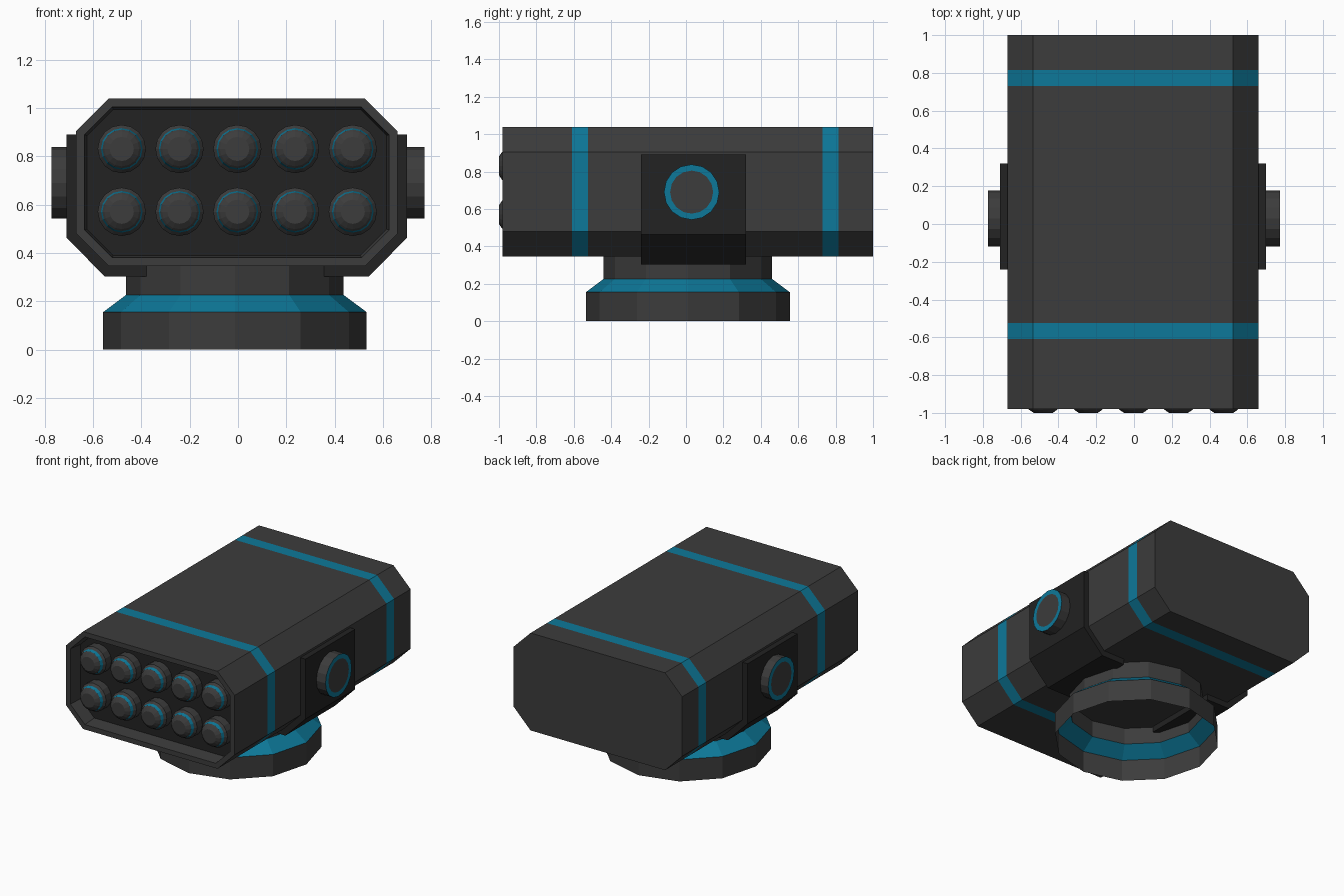
import bpy, bmesh
from math import sin, cos, tau

if "Cube" in bpy.data.objects:
    bpy.data.objects.remove(bpy.data.objects["Cube"])


def material(name, rgb):
    m = bpy.data.materials.new(name)
    m.use_nodes = True
    m.diffuse_color = (*rgb, 1)
    bsdf = next(n for n in m.node_tree.nodes if n.type == "BSDF_PRINCIPLED")
    bsdf.inputs["Base Color"].default_value = (*rgb, 1)
    return m


GREY, BLUE, DARK = 0, 1, 2
MATS = [material("dark_grey", (0.045, 0.045, 0.045)),
        material("teal_blue", (0.004, 0.19, 0.32)),
        material("near_black", (0.016, 0.016, 0.016))]


def loft(name, rings, bands, start=None, end=None):
    """Join rings of points; bands gives a colour per strip, start/end cap colours."""
    bm = bmesh.new()
    loops = [[bm.verts.new(p) for p in ring] for ring in rings]
    n = len(loops[0])
    for a, b, mat in zip(loops, loops[1:], bands):
        for i in range(n):
            j = (i + 1) % n
            bm.faces.new((a[i], a[j], b[j], b[i])).material_index = mat
    for loop, mat in ((loops[0], start), (loops[-1], end)):
        if mat is not None:
            bm.faces.new(loop).material_index = mat
    bmesh.ops.recalc_face_normals(bm, faces=bm.faces)
    me = bpy.data.meshes.new(name)
    bm.to_mesh(me)
    bm.free()
    for m in MATS:
        me.materials.append(m)
    ob = bpy.data.objects.new(name, me)
    bpy.context.collection.objects.link(ob)
    return ob


def circle(axis, centre, r, along, n):
    """Ring of n points about an axis, at the given position along it."""
    pts = []
    for i in range(n):
        p = [0, 0]
        p[0] = centre[0] + r * cos(tau * i / n)
        p[1] = centre[1] + r * sin(tau * i / n)
        p.insert("xyz".index(axis), along)
        pts.append(p)
    return pts


def octagon(y, inset=0):
    """Chamfered body section."""
    w, h, c = 0.665 - inset, 0.347 - inset, 0.135 - 0.586 * inset
    half = [(w, h - c), (w - c, h), (c - w, h), (-w, h - c)]
    pts = half + [(-x, -z) for x, z in half]
    return [(x - 0.005, y, z + 0.692) for x, z in pts]


# Launcher body with two painted bands and a recessed front
sections = [(1, 0), (0.815, 0), (0.73, 0), (-0.525, 0), (-0.61, 0),
            (-0.98, 0), (-0.98, 0.035), (-0.88, 0.045)]
loft("launcher_body", [octagon(y, d) for y, d in sections],
     [GREY, BLUE, GREY, BLUE, GREY, GREY, GREY], GREY, DARK)

# Two rows of five warheads
warhead = [(0.1, -0.87), (0.1, -0.94), (0.086, -0.955), (0.08, -0.977),
           (0.072, -0.985), (0.05, -1.0)]
for row, z in enumerate((0.57, 0.83)):
    for col in range(5):
        x = -0.003 + 0.239 * (col - 2)
        loft(f"warhead_{row + 1}_{col + 1}",
             [circle("y", (x, z), r, y, 16) for r, y in warhead],
             [GREY, GREY, BLUE, GREY, GREY], None, GREY)

# Side brackets hugging the body, each with a round pivot
outer = [(0.705, 0.89), (0.705, 0.463), (0.547, 0.303), (0.36, 0.303)]
inner = [(0.66, 0.89), (0.66, 0.483), (0.528, 0.35), (0.36, 0.35)]
for side, s in (("left", 1), ("right", -1)):
    strips = [(outer, -0.24), (outer, 0.32), (inner, 0.32), (inner, -0.24)]
    cuts = [[(s * line[i][0] - 0.005, y, line[i][1]) for line, y in strips]
            for i in range(4)]
    loft(f"{side}_bracket", cuts, [DARK] * 3, DARK, DARK)
    pivot = [(0.148, 0.68), (0.148, 0.772), (0.115, 0.772)]
    loft(f"{side}_pivot",
         [circle("x", (0.03, 0.69), r, s * x, 16) for r, x in pivot],
         [GREY, BLUE], None, GREY)

# Hollow turret base, open underneath
base = [(0.545, 0), (0.545, 0.155), (0.45, 0.226), (0.45, 0.36)]
loft("turret_base", [circle("z", (-0.013, 0.01), r, z, 12) for r, z in base],
     [GREY, BLUE, GREY])
